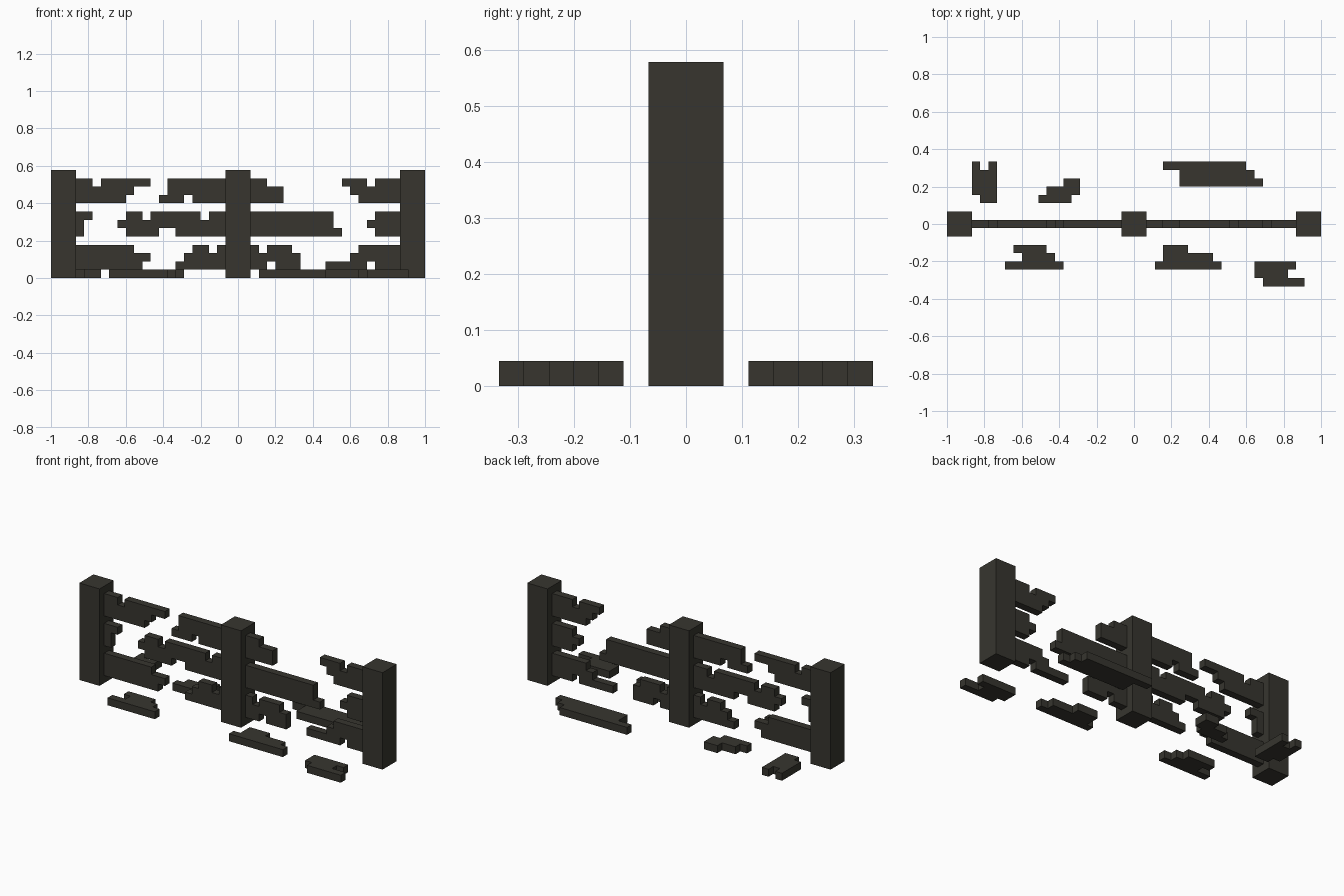
import bpy, bmesh
from mathutils import Vector

if "Cube" in bpy.data.objects:
    bpy.data.objects.remove(bpy.data.objects["Cube"])

U = 2 / 45  # one block

mat = bpy.data.materials.new("dark weathered wood")
mat.diffuse_color = (0.038, 0.036, 0.028, 1)
mat.use_nodes = True
mat.node_tree.nodes["Principled BSDF"].inputs["Base Color"].default_value = mat.diffuse_color


def finish(bm, name):
    bmesh.ops.recalc_face_normals(bm, faces=bm.faces)
    me = bpy.data.meshes.new(name)
    bm.to_mesh(me)
    bm.free()
    me.materials.append(mat)
    bpy.context.collection.objects.link(bpy.data.objects.new(name, me))


def stepped(name, rows, place, thickness):
    """Ragged plank: rows = {row: [(start, end), ...]} in blocks, thickened one block."""
    bm = bmesh.new()
    for r, spans in rows.items():
        for a, b in spans:
            for i in range(a, b):
                bm.faces.new([bm.verts.new(place(x, y)) for x, y in
                              ((i, r), (i + 1, r), (i + 1, r + 1), (i, r + 1))])
    bmesh.ops.remove_doubles(bm, verts=bm.verts, dist=U / 10)
    ext = bmesh.ops.extrude_face_region(bm, geom=bm.faces[:], use_keep_orig=True)
    moved = [g for g in ext["geom"] if isinstance(g, bmesh.types.BMVert)]
    bmesh.ops.translate(bm, verts=moved, vec=thickness)
    bmesh.ops.recalc_face_normals(bm, faces=bm.faces)
    bmesh.ops.dissolve_limit(bm, angle_limit=0.02, verts=bm.verts, edges=bm.edges)
    finish(bm, name)


def rail(name, top, rows):
    """Upright broken rail, rows listed from the top down."""
    stepped(name, {top - k: s for k, s in enumerate(rows)},
            lambda x, z: (-1 + x * U, -U / 2, z * U), Vector((0, U, 0)))


def debris(name, back, rows):
    """Fallen piece lying on the ground, rows listed from back to front."""
    stepped(name, {back - k: s for k, s in enumerate(rows)},
            lambda x, y: (-1 + x * U, (y - 0.5) * U, 0), Vector((0, 0, U)))


# Posts
for name, i in (("left_post", 0), ("middle_post", 21), ("right_post", 42)):
    bm = bmesh.new()
    bmesh.ops.create_cube(bm, size=1)
    for v in bm.verts:
        v.co = (-1 + (i + 1.5 + 3 * v.co.x) * U, 3 * U * v.co.y, 13 * U * (v.co.z + 0.5))
    finish(bm, name)

# Top rail
rail("top_rail_left", 11, [[(3, 5), (6, 12)], [(3, 10)], [(3, 9)]])
rail("top_rail_mid_left", 11, [[(14, 21)], [(14, 21)], [(13, 16), (17, 21)]])
rail("top_rail_mid_right", 11, [[(24, 26)], [(24, 28)], [(24, 28)]])
rail("top_rail_right", 11, [[(35, 38), (39, 42)], [(36, 42)], [(37, 42)]])

# Middle rail
rail("middle_rail_left", 7, [[(3, 5)], [(3, 4)], [(3, 4)]])
rail("middle_rail_mid_left", 7, [[(9, 11), (12, 18), (19, 21)], [(8, 21)], [(9, 13), (15, 21)]])
rail("middle_rail_mid_right", 7, [[(24, 34)], [(24, 34)], [(24, 35)]])
rail("middle_rail_right", 7, [[(39, 42)], [(38, 42)], [(39, 42)]])

# Bottom rail
rail("bottom_rail_left", 3, [[(3, 10)], [(3, 12)], [(3, 11)]])
rail("bottom_rail_mid_left", 3, [[(17, 19), (20, 21)], [(16, 21)], [(15, 21)]])
rail("bottom_rail_mid_right", 3, [[(24, 25), (26, 29)], [(24, 30)], [(24, 26), (27, 30)]])
rail("bottom_rail_right", 3, [[(37, 42)], [(36, 42)], [(33, 38), (39, 42)]])

# Fallen pieces behind the fence
debris("debris_back_left", 7, [[(3, 4), (5, 6)], [(3, 6)], [(3, 6)], [(3, 6)], [(4, 6)]])
debris("debris_back_middle", 5, [[(14, 16)], [(12, 16)], [(11, 15)]])
debris("debris_back_right", 7, [[(26, 36)], [(28, 37)], [(28, 38)]])

# Fallen pieces in front
debris("debris_front_left", -3, [[(8, 12)], [(9, 13)], [(7, 14)]])
debris("debris_front_middle", -3, [[(26, 29)], [(26, 32)], [(25, 33)]])
debris("debris_front_right", -5, [[(37, 42)], [(37, 41)], [(38, 43)]])
